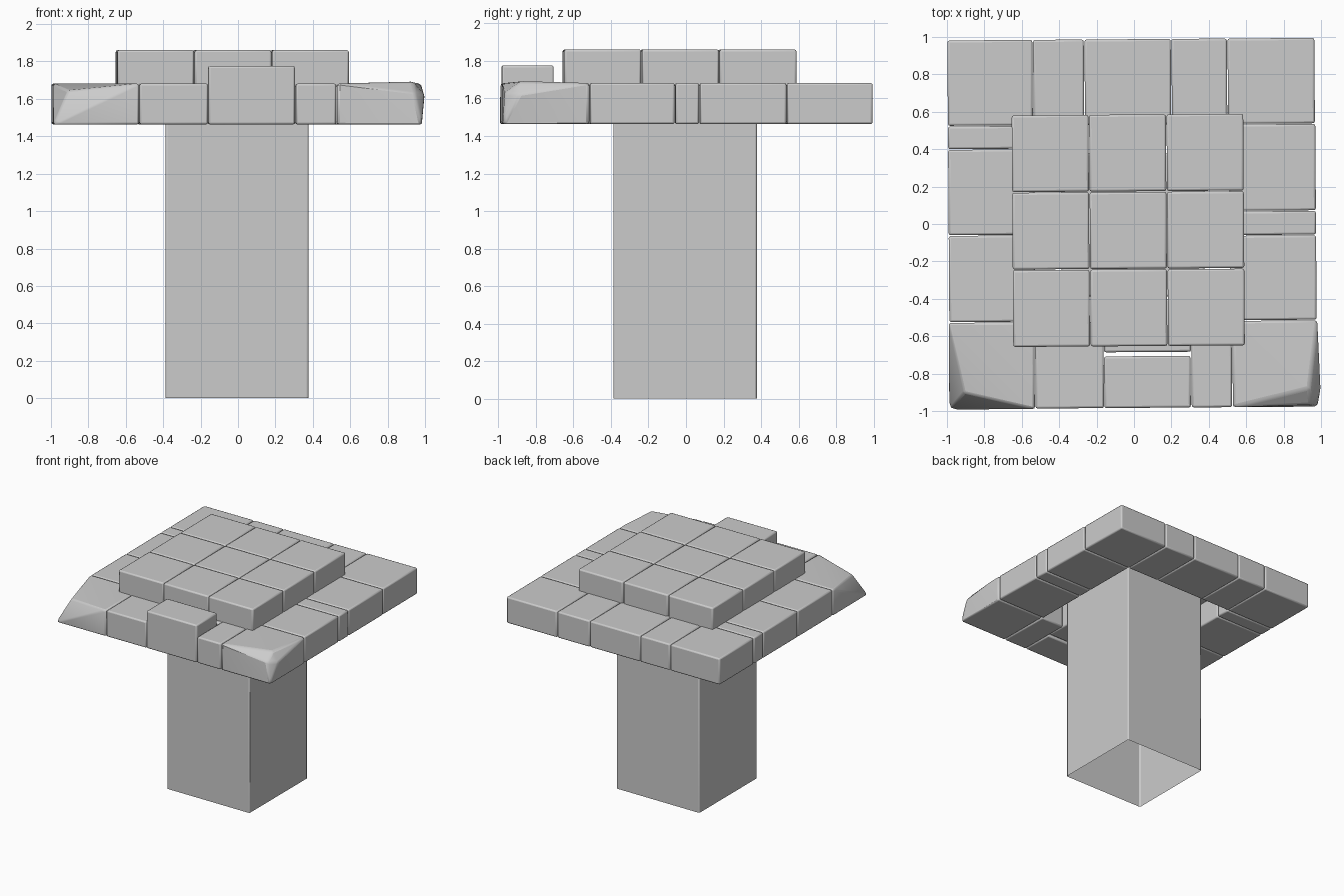
import bpy, bmesh, math
from mathutils import Matrix

if "Cube" in bpy.data.objects:
    bpy.data.objects.remove(bpy.data.objects["Cube"])

TWIST = Matrix.Rotation(math.radians(0.4), 4, 'Z')   # whole cap sits slightly turned
Z0, Z1 = 1.463, 1.682                                # slab heights


def finish(name, bm, bevel, twist=True):
    if twist:
        bm.transform(TWIST)
    bmesh.ops.recalc_face_normals(bm, faces=bm.faces)
    me = bpy.data.meshes.new(name)
    bm.to_mesh(me)
    bm.free()
    ob = bpy.data.objects.new(name, me)
    bpy.context.collection.objects.link(ob)
    m = ob.modifiers.new("bevel", 'BEVEL')
    m.width, m.segments = bevel, 2
    m.limit_method = 'ANGLE'
    m.angle_limit = math.radians(20)
    bpy.context.view_layer.objects.active = ob
    ob.select_set(True)
    bpy.ops.object.shade_smooth_by_angle(angle=math.radians(35))
    ob.select_set(False)
    return ob


def hull(points):
    bm = bmesh.new()
    for p in points:
        bm.verts.new(p)
    bmesh.ops.convex_hull(bm, input=bm.verts)
    bmesh.ops.dissolve_limit(bm, angle_limit=0.01, verts=bm.verts, edges=bm.edges)
    return bm


def corners(x0, x1, y0, y1, z0, z1, gap=0.002):
    return [(x, y, z) for x in (x0 + gap, x1 - gap)
            for y in (y0 + gap, y1 - gap) for z in (z0, z1)]


def tile(name, x0, x1, y0, y1, z0=Z0, z1=Z1):
    return finish(name, hull(corners(x0, x1, y0, y1, z0, z1)), 0.011)


# Pillar, open at the bottom
bm = hull(corners(-0.387, 0.377, -0.387, 0.377, 0, 1.67, 0))
bmesh.ops.delete(bm, geom=[f for f in bm.faces if f.calc_center_median().z < 0.01],
                 context='FACES_ONLY')
finish("pillar", bm, 0.01, twist=False)

# Back row of the slab
xs = [-0.993, -0.535, -0.26, 0.205, 0.505, 0.973]
for i in range(5):
    tile(f"back_tile_{i}", xs[i], xs[i + 1], 0.53, 0.99)

# Side columns
for side, x0, x1, ys in (("left", -0.993, -0.53, [-0.52, -0.055, 0.405, 0.53]),
                         ("right", 0.51, 0.975, [-0.52, -0.065, 0.065, 0.53])):
    for i in range(3):
        tile(f"{side}_tile_{i}", x0, x1, ys[i], ys[i + 1])

# Front row: plain tiles, raised block and the recessed tile behind it
tile("front_tile_left", -0.535, -0.165, -0.985, -0.52)
tile("front_tile_right", 0.3, 0.52, -0.985, -0.52)
tile("raised_block", -0.167, 0.299, -0.985, -0.705, Z0, 1.776)
tile("recessed_tile", -0.167, 0.303, -0.687, -0.4)

# Broken front-left corner: its outer top vertex is pushed in
pts = corners(-0.996, -0.535, -0.987, -0.52, Z0, Z1)
pts[1] = (-0.915, -0.895, 1.645)
finish("chipped_corner_left", hull(pts), 0.011)

# Worn front-right corner: rounded off with a few facets
pts = corners(0.52, 0.978, -0.985, -0.52, Z0, Z1)
pts.pop(5)
pts += [(0.93, -0.885, 1.692), (0.991, -0.90, 1.62), (0.94, -0.972, 1.63)]
finish("worn_corner_right", hull(pts), 0.014)

# Upper 3 x 3 layer
e = [-0.652, -0.238, 0.176, 0.59]
for i in range(3):
    for j in range(3):
        tile(f"top_tile_{i}_{j}", e[i], e[i + 1], e[j] - 0.003, e[j + 1] - 0.003,
             1.665, 1.861)
